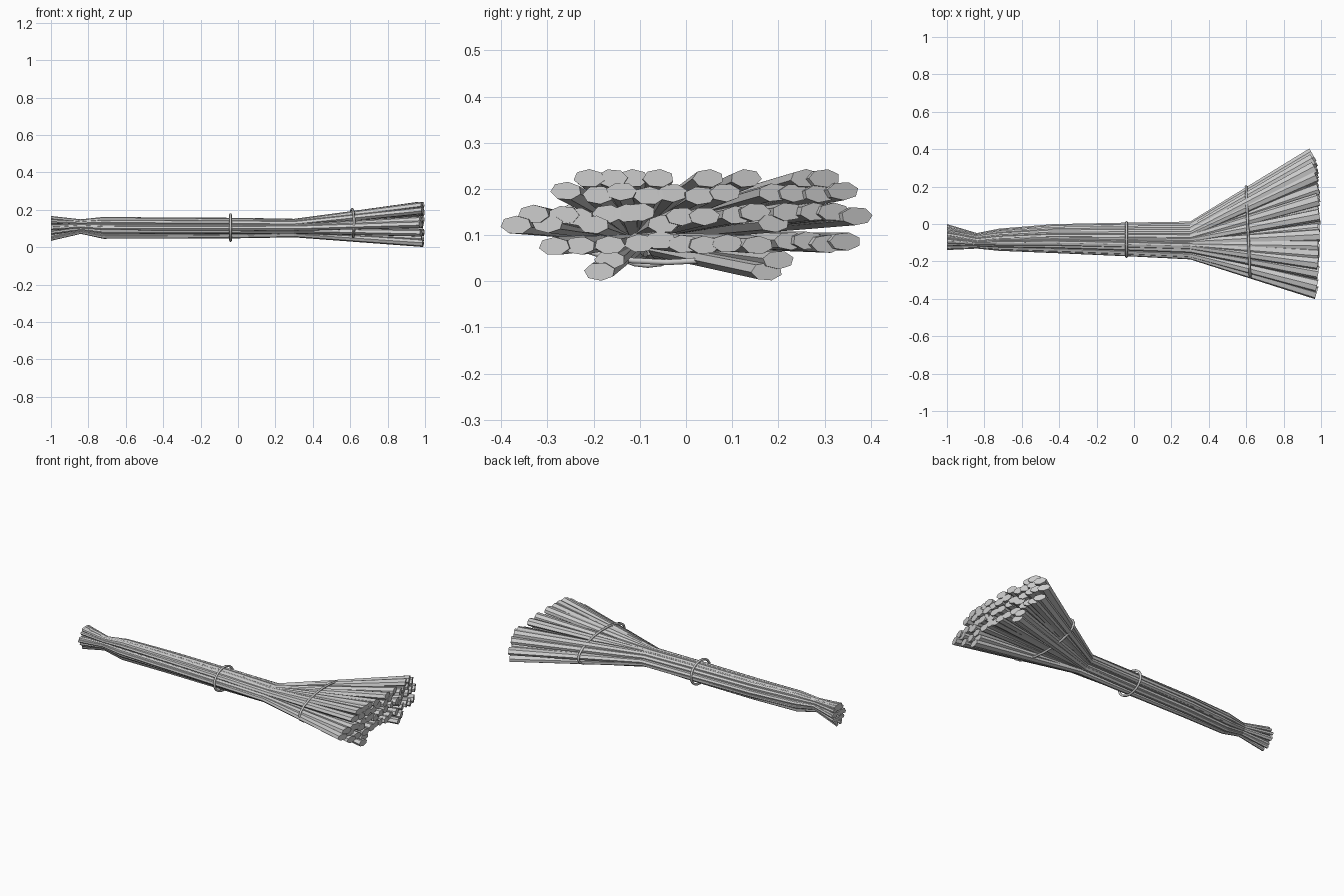
import bpy, bmesh, math, random

if "Cube" in bpy.data.objects:
    bpy.data.objects.remove(bpy.data.objects["Cube"])
random.seed(4)

# tip height -> list of tip y positions (rows of the fan's cut end)
ROWS = {
    0.223: [-0.21, -0.16, -0.115, -0.06, 0.048, 0.13, 0.26, 0.30],
    0.192: [-0.26, -0.19, -0.14, -0.08, -0.03, 0.03, 0.085, 0.19, 0.235, 0.29, 0.34],
    0.145: [-0.33, -0.265, -0.235, -0.17, -0.125, -0.10, -0.01, 0.04, 0.11, 0.15,
            0.22, 0.28, 0.32, 0.37],
    0.128: [-0.368, -0.30, -0.20, -0.05, 0.19],
    0.083: [-0.285, -0.23, -0.165, -0.10, -0.055, -0.005, 0.04, 0.09, 0.155,
            0.225, 0.265, 0.305, 0.345],
    0.046: [-0.165, 0.20],
    0.021: [-0.187, 0.175],
}
# bundle stations: x, centre y, centre z, half width, half height, straw radius
STATIONS = [
    (-1.00, -0.070, 0.100, 0.070, 0.069, 0.012),
    (-0.84, -0.090, 0.110, 0.042, 0.041, 0.011),
    (-0.72, -0.084, 0.103, 0.060, 0.061, 0.014),
    (-0.43, -0.078, 0.102, 0.078, 0.060, 0.016),
    (0.00, -0.083, 0.102, 0.092, 0.058, 0.018),
    (0.30, -0.088, 0.102, 0.102, 0.053, 0.019),
]
SIDES = 7


def add_straw(bm, ty, tz):
    # position inside the round bundle, derived from the place in the fan
    v = max(-1, min(1, (tz - 0.122) / 0.101))
    u = max(-1, min(1, ty / 0.37)) * math.sqrt(1 - 0.6 * v * v)
    v *= math.sqrt(1 - 0.4 * u * u)
    pts = []
    for x, cy, cz, hy, hz, r in STATIONS:
        pts.append((x, cy + u * (hy - r), cz + v * (hz - r), r, r * 0.85))
    tx = 0.99 - (0.21 if ty > 0 else 0.08) * ty * ty + random.uniform(-0.006, 0.003)
    pts.append((tx, ty, tz, 0.034, 0.020))
    phase = random.uniform(0, math.tau)
    rings = []
    for i, (x, y, z, ry, rz) in enumerate(pts):
        slope = 0
        if i == len(pts) - 1:
            slope = (y - pts[-2][1]) / (x - pts[-2][0])
        ring = []
        for k in range(SIDES):
            a = phase + math.tau * k / SIDES
            dy = ry * math.cos(a)
            ring.append(bm.verts.new((x - dy * slope, y + dy, z + rz * math.sin(a))))
        rings.append(ring)
    for a, b in zip(rings, rings[1:]):
        for k in range(SIDES):
            n = (k + 1) % SIDES
            bm.faces.new((a[k], a[n], b[n], b[k]))
    bm.faces.new(rings[0][::-1])
    bm.faces.new(rings[-1])


def binding(name, x, cy, cz, hy, hz, lean=0.0):
    # elliptical cord, built as a bevelled closed curve
    cu = bpy.data.curves.new(name, 'CURVE')
    cu.dimensions = '3D'
    cu.bevel_depth = 0.007
    cu.bevel_resolution = 1
    sp = cu.splines.new('POLY')
    n = 20
    sp.points.add(n - 1)
    for k in range(n):
        a = math.tau * k / n
        c = math.cos(a)
        sp.points[k].co = (x - lean * c, cy + hy * c, cz + hz * math.sin(a), 1)
    sp.use_cyclic_u = True
    ob = bpy.data.objects.new(name, cu)
    bpy.context.collection.objects.link(ob)


# straw bundle
bm = bmesh.new()
for tz, ys in ROWS.items():
    for ty in ys:
        jitter = random.uniform(-0.008, 0.006) if 0.05 < tz < 0.2 else 0
        add_straw(bm, ty, tz + jitter)
bmesh.ops.recalc_face_normals(bm, faces=bm.faces)
me = bpy.data.meshes.new("straw_bundle")
bm.to_mesh(me)
bm.free()
bpy.context.collection.objects.link(bpy.data.objects.new("straw_bundle", me))

# cords tying the handle and the fan
binding("handle_binding", -0.04, -0.083, 0.105, 0.092, 0.070)
binding("fan_binding", 0.61, -0.042, 0.122, 0.243, 0.081, 0.011)
